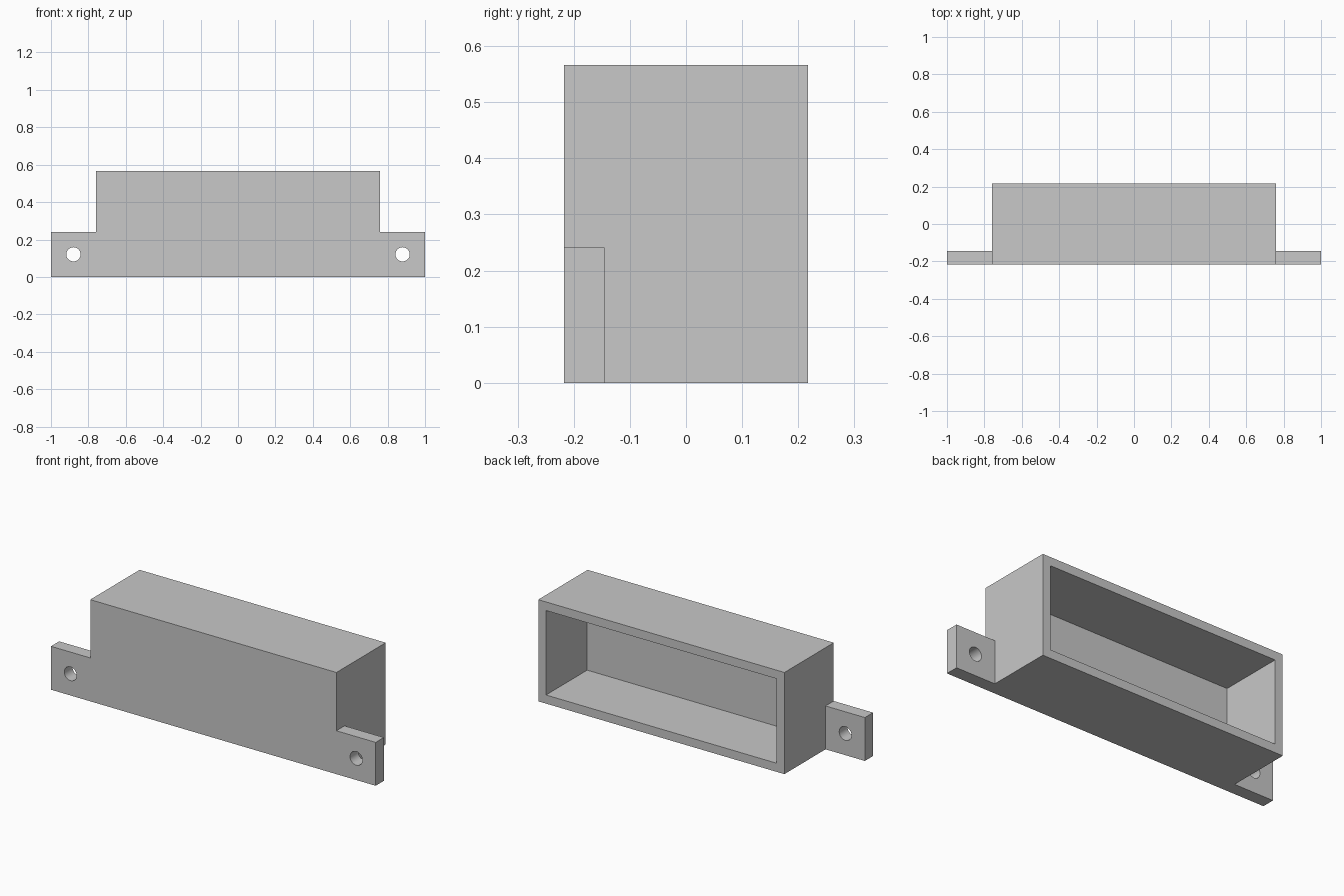
import bpy
import bmesh
import math

cube = bpy.data.objects.get("Cube")
if cube:
    bpy.data.objects.remove(cube, do_unlink=True)

FRONT, TAB_BACK, BACK = -0.217, -0.145, 0.217
BODY_X, TAB_Z, TOP = 0.758, 0.2415, 0.566
WALL = 0.048

grey = bpy.data.materials.new("plain_grey")
grey.use_nodes = True
colour = (0.58, 0.58, 0.58, 1)
grey.diffuse_color = colour
grey.node_tree.nodes["Principled BSDF"].inputs["Base Color"].default_value = colour


def extrude(bm, faces, dy):
    """Extrude a face region along y and return the moved faces."""
    geom = bmesh.ops.extrude_face_region(bm, geom=faces, use_keep_orig=True)["geom"]
    verts = [g for g in geom if isinstance(g, bmesh.types.BMVert)]
    bmesh.ops.translate(bm, verts=verts, vec=(0, dy, 0))
    return [g for g in geom if isinstance(g, bmesh.types.BMFace)]


def extrude_open(bm, faces, dy):
    """Extrude a face region and remove the faces it started from."""
    moved = extrude(bm, faces, dy)
    bmesh.ops.delete(bm, geom=faces, context="FACES")
    return moved


# Front plate outline: body panel with a mounting tab at each lower side
bm = bmesh.new()
for x0, x1, z0, z1 in ((-1, -BODY_X, 0, TAB_Z), (BODY_X, 1, 0, TAB_Z),
                       (-BODY_X, BODY_X, 0, TAB_Z), (-BODY_X, BODY_X, TAB_Z, TOP)):
    corners = ((x0, z0), (x1, z0), (x1, z1), (x0, z1))
    bm.faces.new([bm.verts.new((x, FRONT, z)) for x, z in corners])
bmesh.ops.remove_doubles(bm, verts=bm.verts[:], dist=0.0001)
plate = extrude(bm, bm.faces[:], TAB_BACK - FRONT)

# Deep body behind the plate, hollowed from the back
body = [f for f in plate if abs(f.calc_center_median().x) < 0.1]
body = extrude_open(bm, body, BACK - TAB_BACK)
bmesh.ops.recalc_face_normals(bm, faces=bm.faces[:])
bmesh.ops.inset_region(bm, faces=body, thickness=WALL, use_even_offset=True)
extrude_open(bm, body, TAB_BACK - BACK)
bmesh.ops.recalc_face_normals(bm, faces=bm.faces[:])
bmesh.ops.dissolve_limit(bm, angle_limit=0.01, verts=bm.verts[:], edges=bm.edges[:])

mesh = bpy.data.meshes.new("housing")
bm.to_mesh(mesh)
bm.free()
mesh.materials.append(grey)
housing = bpy.data.objects.new("housing", mesh)
bpy.context.collection.objects.link(housing)

# Round screw holes through the tabs
cutters = []
for side, name in ((1, "left"), (-1, "right")):
    bpy.ops.mesh.primitive_cylinder_add(
        vertices=48, radius=0.038, depth=0.2,
        location=(side * 0.88, (FRONT + TAB_BACK) / 2, TAB_Z / 2),
        rotation=(math.pi / 2, 0, 0))
    cutter = bpy.context.object
    cutter.name = name + "_hole_cutter"
    cutter.data.materials.append(grey)
    cutter.hide_render = True
    cutters.append(cutter)
    cut = housing.modifiers.new(name + "_hole", "BOOLEAN")
    cut.operation = "DIFFERENCE"
    cut.solver = "EXACT"
    cut.object = cutter

# Bake the holes, then smooth only their round walls
bpy.context.view_layer.update()
depsgraph = bpy.context.evaluated_depsgraph_get()
baked = bpy.data.meshes.new_from_object(housing.evaluated_get(depsgraph))
housing.modifiers.clear()
housing.data = baked
for cutter in cutters:
    bpy.data.objects.remove(cutter, do_unlink=True)
bpy.ops.object.select_all(action="DESELECT")
housing.select_set(True)
bpy.context.view_layer.objects.active = housing
bpy.ops.object.shade_smooth_by_angle(angle=math.radians(30))
